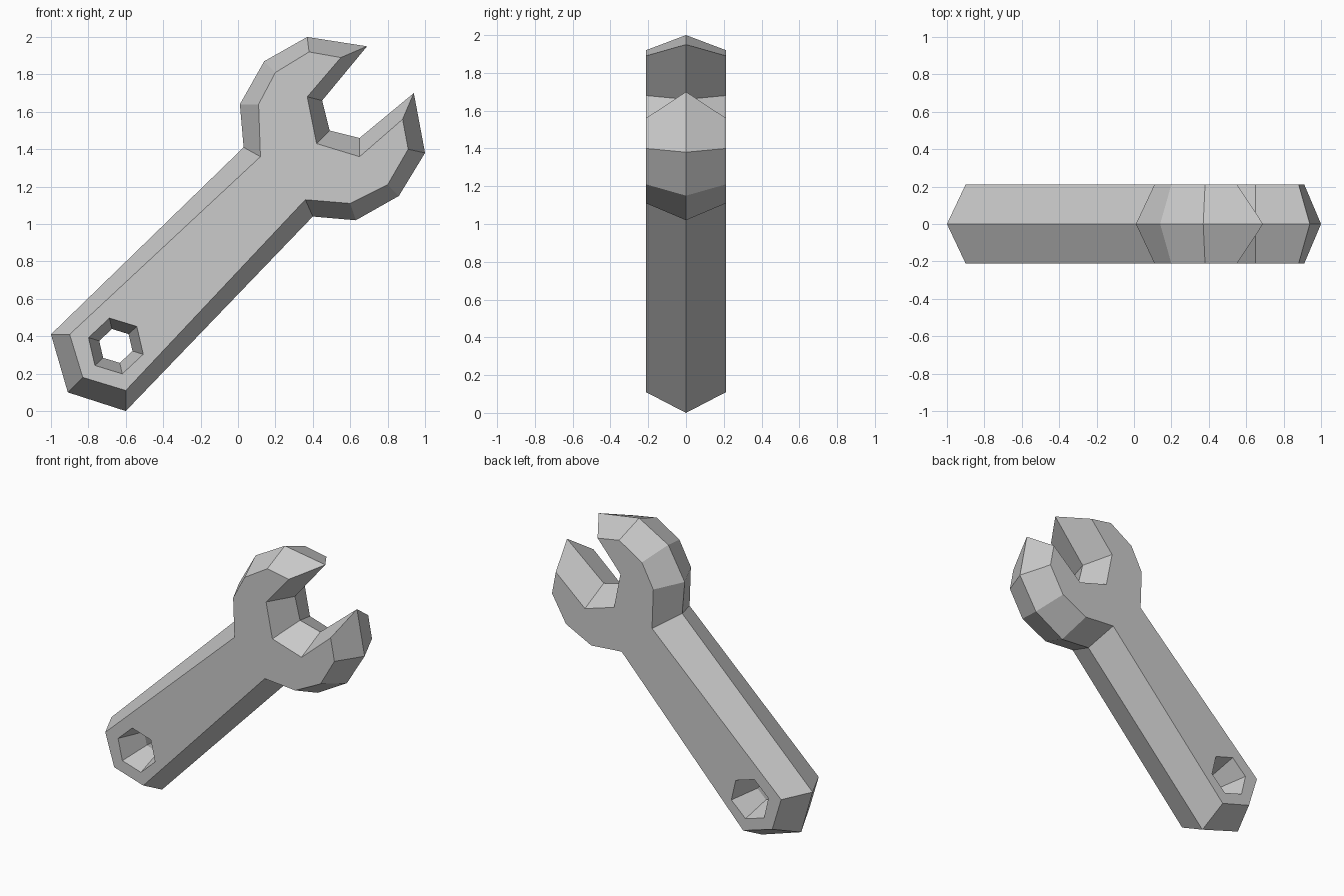
import bpy
import bmesh
from math import cos, sin, radians

default_cube = bpy.data.objects.get("Cube")
if default_cube:
    bpy.data.objects.remove(default_cube, do_unlink=True)

HALF_DEPTH = 0.212

# Outline of the middle ridge, from the handle end round the jaws
ridge_outline = [
    (-1, .41), (-.91, .1), (-.6, 0), (.4, 1.04),
    (.63, 1.02), (.86, 1.15), (1, 1.38), (.94, 1.7),
    (.65, 1.46), (.49, 1.5), (.45, 1.66), (.69, 1.95),
    (.37, 2), (.14, 1.87), (.01, 1.64), (.03, 1.41),
]

# Matching outline of the flat front and back faces
face_outline = [
    (-.9, .41), (-.83, .18), (-.6, .11), (.36, 1.13),
    (.6, 1.11), (.8, 1.21), (.91, 1.4), (.88, 1.56),
    (.65, 1.36), (.42, 1.43), (.37, 1.68), (.55, 1.89),
    (.38, 1.92), (.2, 1.81), (.11, 1.64), (.12, 1.36),
]


def hexagon(radius):
    """Hanging hole outline near the handle end."""
    angles = [radians(60 * i - 17) for i in range(6)]
    return [(-.653 + radius * cos(a), .348 + radius * sin(a)) for a in angles]


def add_ring(bm, outline, depth):
    return [bm.verts.new((x, depth, z)) for x, z in outline]


def loop_pairs(ring):
    return zip(ring, ring[1:] + ring[:1])


def bridge(bm, first, second):
    for (a, b), (c, d) in zip(loop_pairs(first), loop_pairs(second)):
        bm.faces.new((a, b, d, c))


def build_wrench():
    bm = bmesh.new()
    ridge = add_ring(bm, ridge_outline, 0)
    hole_ridge = add_ring(bm, hexagon(.093), 0)
    for depth in (-HALF_DEPTH, HALF_DEPTH):
        # Sloped sides of the body and of the hole
        rim = add_ring(bm, face_outline, depth)
        hole_rim = add_ring(bm, hexagon(.153), depth)
        bridge(bm, ridge, rim)
        bridge(bm, hole_ridge, hole_rim)
        # Flat face with the hole left open
        edges = [bm.edges.get(pair) for ring in (rim, hole_rim)
                 for pair in loop_pairs(ring)]
        bmesh.ops.triangle_fill(bm, edges=edges, use_beauty=True)
    bmesh.ops.recalc_face_normals(bm, faces=bm.faces[:])
    mesh = bpy.data.meshes.new("wrench")
    bm.to_mesh(mesh)
    bm.free()
    wrench = bpy.data.objects.new("wrench", mesh)
    bpy.context.collection.objects.link(wrench)
    return wrench


def make_material(name, color):
    material = bpy.data.materials.new(name)
    material.use_nodes = True
    material.diffuse_color = color
    shader = material.node_tree.nodes["Principled BSDF"]
    shader.inputs["Base Color"].default_value = color
    return material


wrench = build_wrench()
wrench.data.materials.append(make_material("light grey metal", (.6, .6, .6, 1)))
